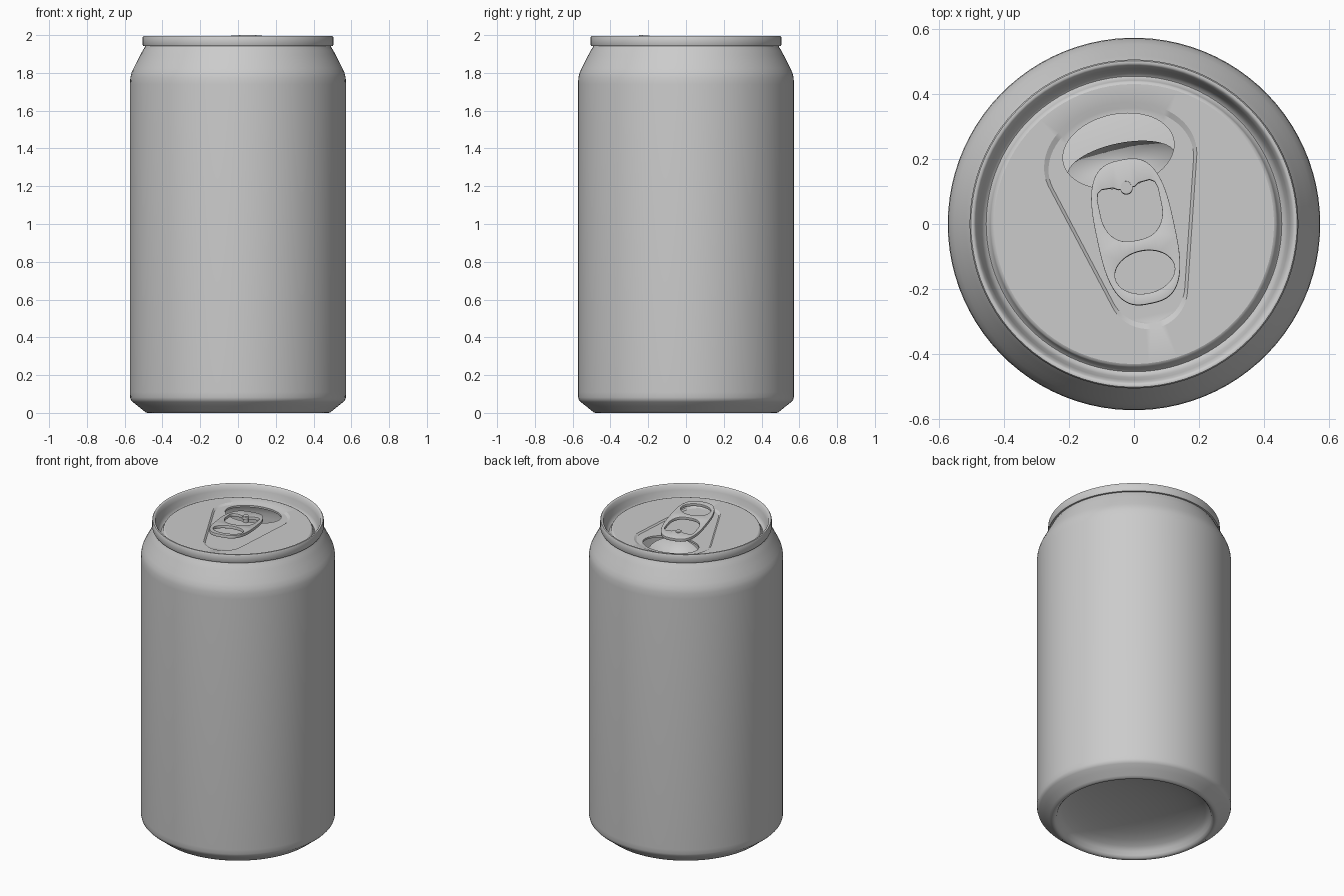
import bpy, bmesh, math
from mathutils import Vector
from mathutils.geometry import convex_hull_2d

if "Cube" in bpy.data.objects:
    bpy.data.objects.remove(bpy.data.objects["Cube"])

SEG = 90
TURN = math.radians(12)      # the tab and mouth are turned a little on the lid
PANEL_Z, RECESS_Z = 1.935, 1.927


def finish(name, bm, angle=35, turn=0.0):
    mesh = bpy.data.meshes.new(name)
    bm.to_mesh(mesh)
    bm.free()
    ob = bpy.data.objects.new(name, mesh)
    bpy.context.collection.objects.link(ob)
    ob.rotation_euler.z = turn
    bpy.ops.object.select_all(action='DESELECT')
    ob.select_set(True)
    bpy.context.view_layer.objects.active = ob
    bpy.ops.object.shade_smooth_by_angle(angle=math.radians(angle))
    return ob


def lathe(name, profile, angle=35):
    bm = bmesh.new()
    verts = [bm.verts.new((r, 0, z)) for r, z in profile]
    edges = [bm.edges.new(p) for p in zip(verts, verts[1:])]
    bmesh.ops.spin(bm, geom=verts + edges, cent=(0, 0, 0), axis=(0, 0, 1),
                   angle=math.tau, steps=SEG, use_merge=True)
    bmesh.ops.remove_doubles(bm, verts=bm.verts, dist=1e-5)
    bmesh.ops.recalc_face_normals(bm, faces=bm.faces)
    return finish(name, bm, angle)


def ellipse(cx, cy, rx, ry, n=48, power=2.0):
    pts = []
    for i in range(n):
        c, s = math.cos(math.tau * i / n), math.sin(math.tau * i / n)
        pts.append((cx + rx * math.copysign(abs(c) ** (2 / power), c),
                    cy + ry * math.copysign(abs(s) ** (2 / power), s)))
    return pts


def ring(bm, pts, z):
    v = [bm.verts.new((x, y, z)) for x, y in pts]
    return v, [bm.edges.new((v[i - 1], v[i])) for i in range(len(v))]


def fill(bm, edges):
    out = bmesh.ops.triangle_fill(bm, edges=edges, use_beauty=True, normal=(0, 0, 1))
    for f in out['geom']:
        if isinstance(f, bmesh.types.BMFace):
            f.normal_update()
            if f.normal.z < 0:
                f.normal_flip()


def wall(bm, a, b):
    for i in range(len(a)):
        bm.faces.new((a[i - 1], a[i], b[i], b[i - 1]))


# Body: domed base, standing ring, straight wall and tapered neck
dome = [(0.455 * math.sin(t * math.pi / 16), 0.115 * math.cos(t * math.pi / 16) + 0.015)
        for t in range(9)]
lathe("can_body", dome + [
    (0.465, 0.004), (0.474, 0.0), (0.486, 0.001), (0.498, 0.01), (0.53, 0.036),
    (0.558, 0.058), (0.567, 0.068), (0.571, 0.082), (0.572, 0.11), (0.572, 1.74),
    (0.570, 1.775), (0.564, 1.80), (0.553, 1.825), (0.535, 1.86), (0.517, 1.895),
    (0.504, 1.92), (0.494, 1.935), (0.490, 1.945)], 50)

# Rolled rim with the countersunk channel inside it
lathe("lid_rim", [
    (0.490, 1.941), (0.502, 1.942), (0.505, 1.948), (0.505, 1.988), (0.501, 1.995),
    (0.494, 1.996), (0.487, 1.99), (0.479, 1.96), (0.471, 1.925), (0.463, 1.906),
    (0.454, 1.90), (0.446, 1.907), (0.441, 1.925), (0.437, 1.932), (0.43, PANEL_Z)], 50)

# Lid panel: flat disc, shallow teardrop recess and the open mouth
samples = [Vector(p) for p in ellipse(0, 0.2, 0.237, 0.175, 72) + ellipse(0, -0.205, 0.122, 0.122)]
drop = [samples[i] for i in convex_hull_2d(samples)]
mid = Vector((0, 0.02))
drop_in = [mid + (p - mid) * 0.95 for p in drop]
mouth = ellipse(0, 0.229, 0.173, 0.113, 64)
bm = bmesh.new()
_, e_disc = ring(bm, ellipse(0, 0, 0.43, 0.43, SEG), PANEL_Z)
v_out, e_out = ring(bm, drop, PANEL_Z)
v_in, e_in = ring(bm, drop_in, RECESS_Z)
v_mouth, e_mouth = ring(bm, mouth, RECESS_Z)
v_lip, _ = ring(bm, mouth, RECESS_Z - 0.012)
fill(bm, e_disc + e_out)
fill(bm, e_in + e_mouth)
wall(bm, v_out, v_in)
wall(bm, v_mouth, v_lip)
finish("lid_panel", bm, 25, TURN)

# Mouth flap, bent down into the can
bm = bmesh.new()
hinge, tilt = 0.118, math.radians(53)
bm.faces.new([bm.verts.new((x * 0.98, hinge + (y - hinge) * math.cos(tilt),
                            RECESS_Z - 0.008 - (y - hinge) * math.sin(tilt)))
              for x, y in mouth])
flap = finish("mouth_flap", bm, 35, TURN)
flap.modifiers.new("thickness", 'SOLIDIFY').thickness = 0.006

# Pull tab with a finger hole and a notched rivet hole, rising to the finger end
arc = [(0.095 * math.copysign(abs(math.cos(t)) ** 0.75, math.cos(t)), 0.04 + 0.091 * math.sin(t))
       for t in [math.pi + math.pi * i / 24 for i in range(25)]]
corner = [(0.095, 0.095), (0.089, 0.115), (0.075, 0.124), (0.04, 0.122), (0.026, 0.113)]
notch = [(0.019 * math.cos(t), 0.113 - 0.019 * math.sin(t))
         for t in [math.pi * i / 10 for i in range(11)]]
rivet_hole = arc + corner + notch + [(-x, y) for x, y in reversed(corner)]
bm = bmesh.new()
edges = []
for pts in (ellipse(0, -0.024, 0.121, 0.225, 72, 2.9), ellipse(0.002, -0.151, 0.093, 0.066),
            rivet_hole):
    edges += ring(bm, pts, 0)[1]
fill(bm, edges)
for v in bm.verts:
    v.co.z = 1.955 + 0.1 * (0.2 - v.co.y)
tab = finish("pull_tab", bm, 35, TURN)
solid = tab.modifiers.new("thickness", 'SOLIDIFY')
solid.thickness, solid.offset = 0.018, -1
bevel = tab.modifiers.new("soft_edge", 'BEVEL')
bevel.width, bevel.segments, bevel.limit_method = 0.003, 2, 'ANGLE'
bevel.angle_limit = math.radians(50)

# Rivet holding the tab to the lid
bm = bmesh.new()
bmesh.ops.create_cone(bm, cap_ends=True, segments=24, radius1=0.018, radius2=0.016, depth=0.04)
bmesh.ops.translate(bm, verts=bm.verts, vec=(0, 0.118, 1.946))
finish("rivet", bm, 35, TURN)
